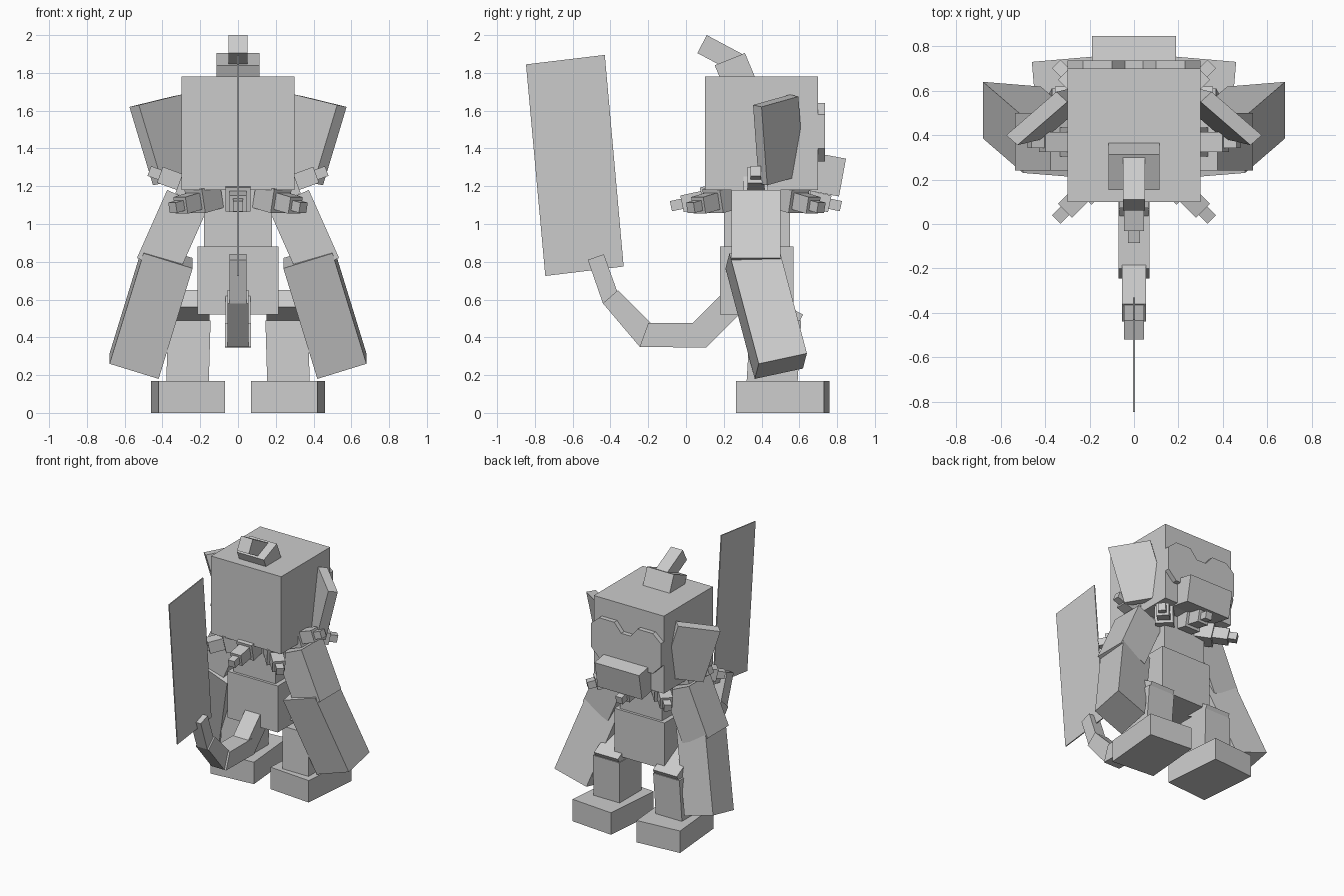
import bpy, bmesh, math
from mathutils import Vector, Matrix

if "Cube" in bpy.data.objects:
    bpy.data.objects.remove(bpy.data.objects["Cube"], do_unlink=True)

# One plain grey for the whole figure
grey = bpy.data.materials.new("plain_grey")
grey.use_nodes = True
grey.diffuse_color = (0.6, 0.6, 0.6, 1)
grey.node_tree.nodes["Principled BSDF"].inputs["Base Color"].default_value = (0.6, 0.6, 0.6, 1)


def finish(name, bm):
    bmesh.ops.recalc_face_normals(bm, faces=bm.faces)
    mesh = bpy.data.meshes.new(name)
    bm.to_mesh(mesh)
    bm.free()
    mesh.materials.append(grey)
    obj = bpy.data.objects.new(name, mesh)
    bpy.context.collection.objects.link(obj)
    return obj


def slab(name, corner, u, v, w, flip=False):
    """Box spanned by three edge vectors from one corner."""
    bm = bmesh.new()
    axes = Matrix((u, v, w)).transposed().to_4x4()
    place = Matrix.Translation(corner) @ axes @ Matrix.Translation((0.5, 0.5, 0.5))
    if flip:
        place = Matrix.Scale(-1, 4, (1, 0, 0)) @ place
    bmesh.ops.create_cube(bm, size=1, matrix=place)
    return finish(name, bm)


def pair(name, *vectors):
    slab("left_" + name, *vectors)
    slab("right_" + name, *vectors, flip=True)


def block(name, half_x, y0, y1, z0, z1):
    """Upright box centred on x = 0."""
    slab(name, (-half_x, y0, z0), (2 * half_x, 0, 0), (0, y1 - y0, 0), (0, 0, z1 - z0))


def extrude_side(name, half_x, points):
    """Side profile in (y, z), extruded across x."""
    bm = bmesh.new()
    face = bm.faces.new([bm.verts.new((-half_x, y, z)) for y, z in points])
    ext = bmesh.ops.extrude_face_region(bm, geom=[face])
    verts = [e for e in ext["geom"] if isinstance(e, bmesh.types.BMVert)]
    bmesh.ops.translate(bm, verts=verts, vec=(2 * half_x, 0, 0))
    return finish(name, bm)


# Head and trunk
block("head", 0.30, 0.10, 0.70, 1.18, 1.78)
block("chest", 0.18, 0.20, 0.55, 0.86, 1.19)
block("belly", 0.215, 0.18, 0.57, 0.52, 0.88)

# Face plate with two rounded brow lobes
half = [(0.04, 1.57), (0.10, 1.64), (0.23, 1.64), (0.30, 1.58), (0.30, 1.40), (0.23, 1.33)]
outline = half + [(-x, z) for x, z in reversed(half)]
bm = bmesh.new()
plate = bm.faces.new([bm.verts.new((x, 0.69, z)) for x, z in outline])
ext = bmesh.ops.extrude_face_region(bm, geom=[plate])
bmesh.ops.translate(bm, vec=(0, 0.046, 0),
                    verts=[e for e in ext["geom"] if isinstance(e, bmesh.types.BMVert)])
finish("face_plate", bm)

# Muzzle
slab("muzzle", (-0.19, 0.81, 1.146), (0.38, 0, 0), (0.037, 0, 0) and (0, 0.037, 0.2), (0, -0.16, 0.03))

# Hair tuft
slab("tuft_base", (-0.115, 0.377, 1.75), (0.23, 0, 0), (0, -0.065, 0.155), (0, -0.16, -0.065))
slab("tuft_tip", (-0.05, 0.307, 1.895), (0.10, 0, 0), (0, -0.197, 0.105), (0, -0.05, -0.095))

# Ears, arms and legs
pair("ear", (0.575, 0.40, 1.62), (-0.225, 0.195, 0.055), (-0.125, 0.03, -0.415), (-0.05, -0.045, 0.01))
pair("upper_arm", (0.375, 0.24, 1.18), (0.16, 0, -0.36), (-0.215, 0, -0.095), (0, 0.26, 0))
pair("sleeve", (0.50, 0.23, 0.845), (0.18, 0.155, -0.585), (0, 0.255, 0.055), (-0.26, -0.021, -0.08))
pair("thigh", (0.15, 0.33, 0.56), (0.205, 0, 0), (0, 0.24, -0.13), (0, 0.05, 0.09))
pair("shin", (0.155, 0.32, 0.15), (0.225, 0, 0), (0, 0.27, 0), (-0.01, 0.02, 0.34))
pair("foot", (0.07, 0.295, 0), (0.35, -0.03, 0), (0.04, 0.465, 0), (0, 0, 0.17))

# Curled tail and its flat blade
extrude_side("tail_root", 0.065, [(0.105, 0.345), (0.0, 0.44), (0.21, 0.65), (0.31, 0.55)])
extrude_side("tail_middle", 0.07, [(-0.245, 0.35), (0.105, 0.345), (0.07, 0.475), (-0.20, 0.475)])
extrude_side("tail_bend", 0.055, [(-0.245, 0.35), (-0.44, 0.58), (-0.36, 0.65), (-0.17, 0.46)])
extrude_side("tail_end", 0.045, [(-0.44, 0.58), (-0.52, 0.81), (-0.435, 0.84), (-0.365, 0.645)])
extrude_side("tail_blade", 0.004, [(-0.847, 1.845), (-0.43, 1.895), (-0.33, 0.775), (-0.745, 0.725)])

# Ring of stepped collar spikes: (start, end, thickness) for each step
steps = [(0.15, 0.29, 0.13), (0.28, 0.40, 0.09), (0.39, 0.46, 0.055)]
for i in range(8):
    turn = Matrix.Rotation(i * math.pi / 4, 4, "Z")
    side = i in (0, 4)
    height, tilt = (1.11, -20) if side else (1.19, 12)
    reach = 0.0 if i in (2, 6) else 0.04
    aim = Matrix.Translation((0, 0.37, height)) @ turn @ Matrix.Rotation(math.radians(tilt), 4, "Y")
    bm = bmesh.new()
    for start, end, thick in steps:
        size = Matrix.Diagonal((end - start, thick, thick, 1))
        shift = Matrix.Translation(((start + end) / 2 + reach, 0, 0))
        bmesh.ops.create_cube(bm, size=1, matrix=aim @ shift @ size)
    finish(f"collar_spike_{i + 1}", bm)
